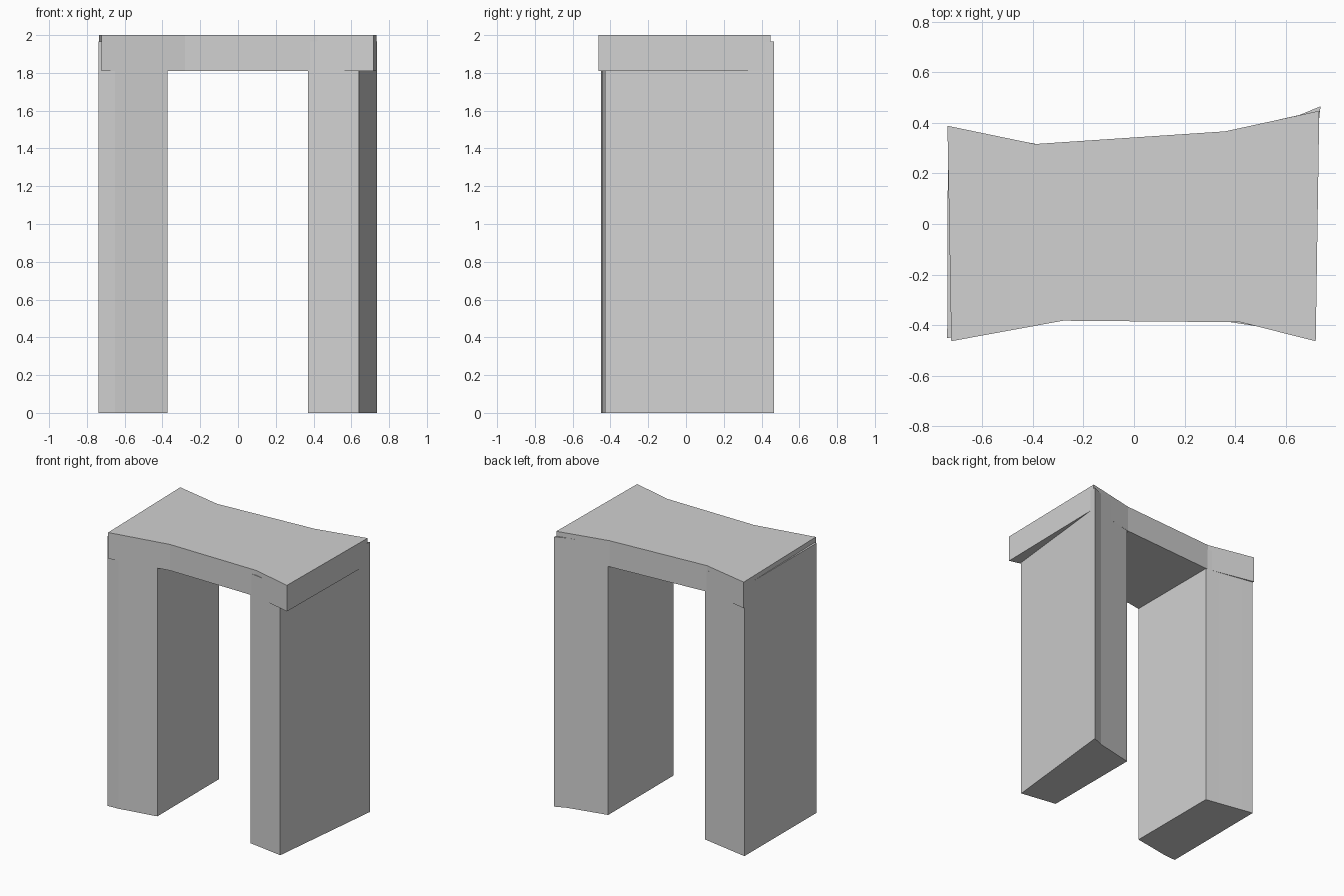
import bpy
import bmesh

if "Cube" in bpy.data.objects:
    bpy.data.objects.remove(bpy.data.objects["Cube"], do_unlink=True)

# One plain stone colour
stone = bpy.data.materials.new("light_grey_stone")
stone.use_nodes = True
colour = (0.64, 0.64, 0.64, 1.0)
stone.diffuse_color = colour
stone.node_tree.nodes["Principled BSDF"].inputs["Base Color"].default_value = colour


def slab(name, outline, bottom, top):
    """Extrude a ground-plan outline between two heights."""
    bm = bmesh.new()
    base = bm.faces.new([bm.verts.new((x, y, bottom)) for x, y in outline])
    grown = bmesh.ops.extrude_face_region(bm, geom=[base])["geom"]
    moved = [g for g in grown if isinstance(g, bmesh.types.BMVert)]
    bmesh.ops.translate(bm, vec=(0, 0, top - bottom), verts=moved)
    bmesh.ops.recalc_face_normals(bm, faces=bm.faces)
    mesh = bpy.data.meshes.new(name)
    bm.to_mesh(mesh)
    bm.free()
    mesh.materials.append(stone)
    obj = bpy.data.objects.new(name, mesh)
    bpy.context.collection.objects.link(obj)
    return obj


LEG_TOP = 1.965

# Right leg, with bent front and back faces
slab("right_leg", [
    (-0.738, -0.45), (-0.65, -0.445), (-0.373, -0.396),
    (-0.373, 0.314), (-0.47, 0.331), (-0.655, 0.364), (-0.735, 0.378),
], 0, LEG_TOP)

# Left leg, with a slanted outer side
slab("left_leg", [
    (0.37, -0.386), (0.64, -0.428), (0.737, 0.465),
    (0.655, 0.431), (0.37, 0.367),
], 0, LEG_TOP)

# Waisted lintel resting on both legs
slab("lintel", [
    (-0.722, -0.463), (-0.28, -0.382), (0.42, -0.388), (0.718, -0.463),
    (0.732, 0.447), (0.36, 0.366), (-0.39, 0.316), (-0.737, 0.388),
], 1.81, 2.0)
